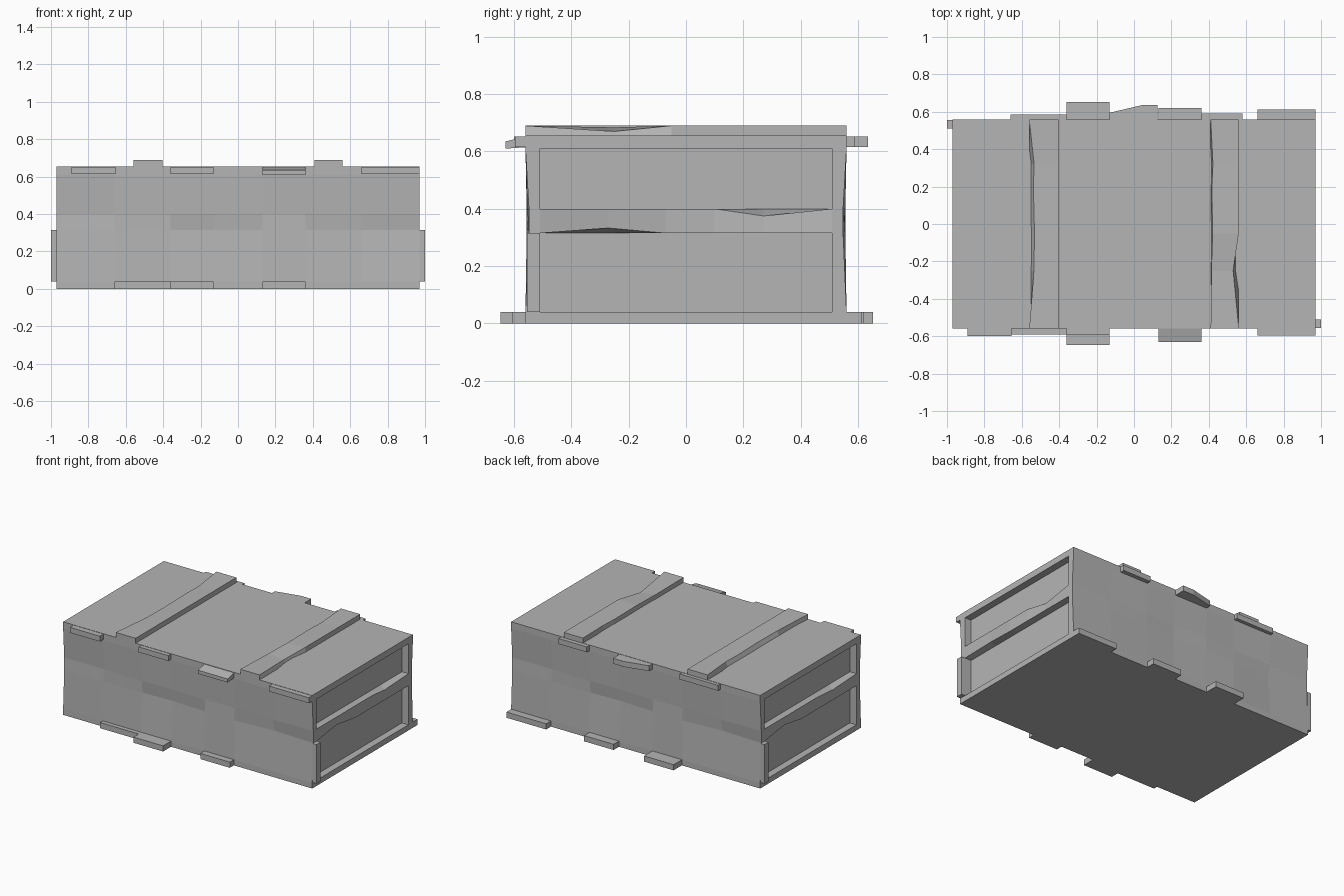
import bpy, bmesh
from mathutils import Vector

cube = bpy.data.objects.get("Cube")
if cube:
    bpy.data.objects.remove(cube, do_unlink=True)

GREY = (0.46, 0.46, 0.46, 1)
mat = bpy.data.materials.new("weathered grey")
mat.use_nodes = True
mat.diffuse_color = GREY
mat.node_tree.nodes["Principled BSDF"].inputs["Base Color"].default_value = GREY

HX, HY, TOP = 0.97, 0.56, 0.655
LOW, RAIL_LOW, RAIL_HIGH, HIGH = 0.04, 0.315, 0.40, 0.61


def finish(name, bm):
    bmesh.ops.recalc_face_normals(bm, faces=bm.faces)
    mesh = bpy.data.meshes.new(name)
    bm.to_mesh(mesh)
    bm.free()
    mesh.materials.append(mat)
    obj = bpy.data.objects.new(name, mesh)
    bpy.context.collection.objects.link(obj)
    return obj


def new_box(x0, x1, y0, y1, z0, z1):
    bm = bmesh.new()
    bmesh.ops.create_cube(bm, size=1)
    for v in bm.verts:
        v.co = Vector((x1 if v.co.x > 0 else x0,
                       y1 if v.co.y > 0 else y0,
                       z1 if v.co.z > 0 else z0))
    return bm


def slice_axis(bm, axis, values):
    normal = Vector((0, 0, 0))
    normal[axis] = 1
    for value in values:
        geom = bm.verts[:] + bm.edges[:] + bm.faces[:]
        bmesh.ops.bisect_plane(bm, geom=geom, plane_co=normal * value, plane_no=normal)


def near(a, b):
    return abs(a - b) < 0.003


# Crate body with two recessed panels on each end
columns = (-0.66, -0.36, -0.13, 0.13, 0.36, 0.66)
bm = new_box(-HX, HX, -HY, HY, 0, TOP)
slice_axis(bm, 0, columns)
slice_axis(bm, 1, (-0.51, -0.27, -0.07, 0.1, 0.27, 0.51))
slice_axis(bm, 2, (LOW, RAIL_LOW, RAIL_HIGH, HIGH))
for side in (-1, 1):
    for z0, z1 in ((LOW, RAIL_LOW), (RAIL_HIGH, HIGH)):
        panel = []
        for f in bm.faces:
            c = f.calc_center_median()
            if near(c.x, side * HX) and abs(c.y) < 0.51 and z0 < c.z < z1:
                panel.append(f)
        bmesh.ops.inset_region(bm, faces=panel, thickness=0, depth=-0.05)

# Shallow dents along the long walls and chips in the end rails
low_dents = dict(zip(columns, (0.004, 0.012, 0.02, 0.008, 0.004, 0.025)))
high_dents = dict(zip(columns, (0.012, 0.004, 0.01, 0.004, 0.012, 0.006)))
for v in bm.verts:
    x, y, z = v.co
    if near(abs(y), HY):
        side = 1 if y > 0 else -1
        for level, dents in ((RAIL_LOW, low_dents), (RAIL_HIGH, high_dents)):
            if near(z, level):
                depth = next((d for c, d in dents.items() if near(c, -x * side)), 0.012)
                v.co.y -= side * depth
    if near(abs(x), HX):
        turn = y if x > 0 else -y
        if near(z, RAIL_HIGH) and near(turn, 0.27):
            v.co.z -= 0.025
            v.co.x *= 0.985
        if near(z, RAIL_LOW) and near(turn, -0.27):
            v.co.z += 0.018
            v.co.x *= 0.985
finish("crate_body", bm)

# Splintered corner posts on opposite ends
for side, label in ((1, "left"), (-1, "right")):
    xs = sorted((side * HX, side * 1.0))
    ys = sorted((-side * 0.555, -side * 0.51))
    finish(label + "_corner_post", new_box(*xs, *ys, LOW, RAIL_LOW))

# Lid battens with a worn outer edge
for name, x0, x1, worn, chips in (
        ("right_lid_batten", -0.56, -0.405, -0.56, (0.025, 0.028, 0.022, 0.026)),
        ("left_lid_batten", 0.41, 0.56, 0.41, (0.004, 0.01, 0.006, 0.012))):
    bm = new_box(x0, x1, -HY, HY, TOP - 0.02, 0.69)
    stations = (-0.25, -0.05, 0.2, 0.32)
    slice_axis(bm, 1, stations)
    for v in bm.verts:
        for s, chip in zip(stations, chips):
            if near(v.co.y, s) and near(v.co.x, worn) and v.co.z > 0.68:
                v.co.x += chip
                v.co.z -= 0.006
    finish(name, bm)

# Chip in the outer edge of the left batten
chip = bpy.data.objects["left_lid_batten"].data
for v in chip.vertices:
    if near(v.co.y, -0.25) and near(v.co.x, 0.56) and v.co.z > 0.68:
        v.co.x -= 0.03
        v.co.z -= 0.02

# Plank ends sticking out at the lid and base: side, x range, reach
lid_tabs = ((-1, -0.89, -0.655, 0.60), (-1, -0.36, -0.13, 0.59),
            (-1, 0.13, 0.36, 0.63), (-1, 0.66, 0.97, 0.597),
            (1, -0.66, -0.36, 0.585), (1, -0.13, 0.125, 0.635),
            (1, 0.36, 0.58, 0.59))
base_tabs = ((-1, -0.66, -0.36, 0.59), (-1, -0.36, -0.13, 0.648),
             (-1, 0.13, 0.36, 0.605), (1, -0.36, -0.13, 0.652),
             (1, 0.13, 0.36, 0.62), (1, 0.66, 0.97, 0.613))
for label, tabs, z0, z1 in (("lid", lid_tabs, HIGH + 0.005, TOP - 0.002),
                            ("base", base_tabs, 0, LOW)):
    for i, (side, x0, x1, reach) in enumerate(tabs, 1):
        ys = sorted((side * (HY - 0.005), side * reach))
        bm = new_box(x0, x1, *ys, z0, z1)
        if label == "lid" and reach > 0.62:
            # Long lid splinters are bent: one slopes down, one tapers sideways
            if side > 0:
                slice_axis(bm, 0, (0.04,))
            for v in bm.verts:
                if near(v.co.y, side * reach):
                    if side < 0:
                        v.co.z -= 0.018 if v.co.z > 0.63 else 0.005
                    elif near(v.co.x, x0):
                        v.co.y = HY + 0.035
        finish(f"{label}_plank_end_{i}", bm)
